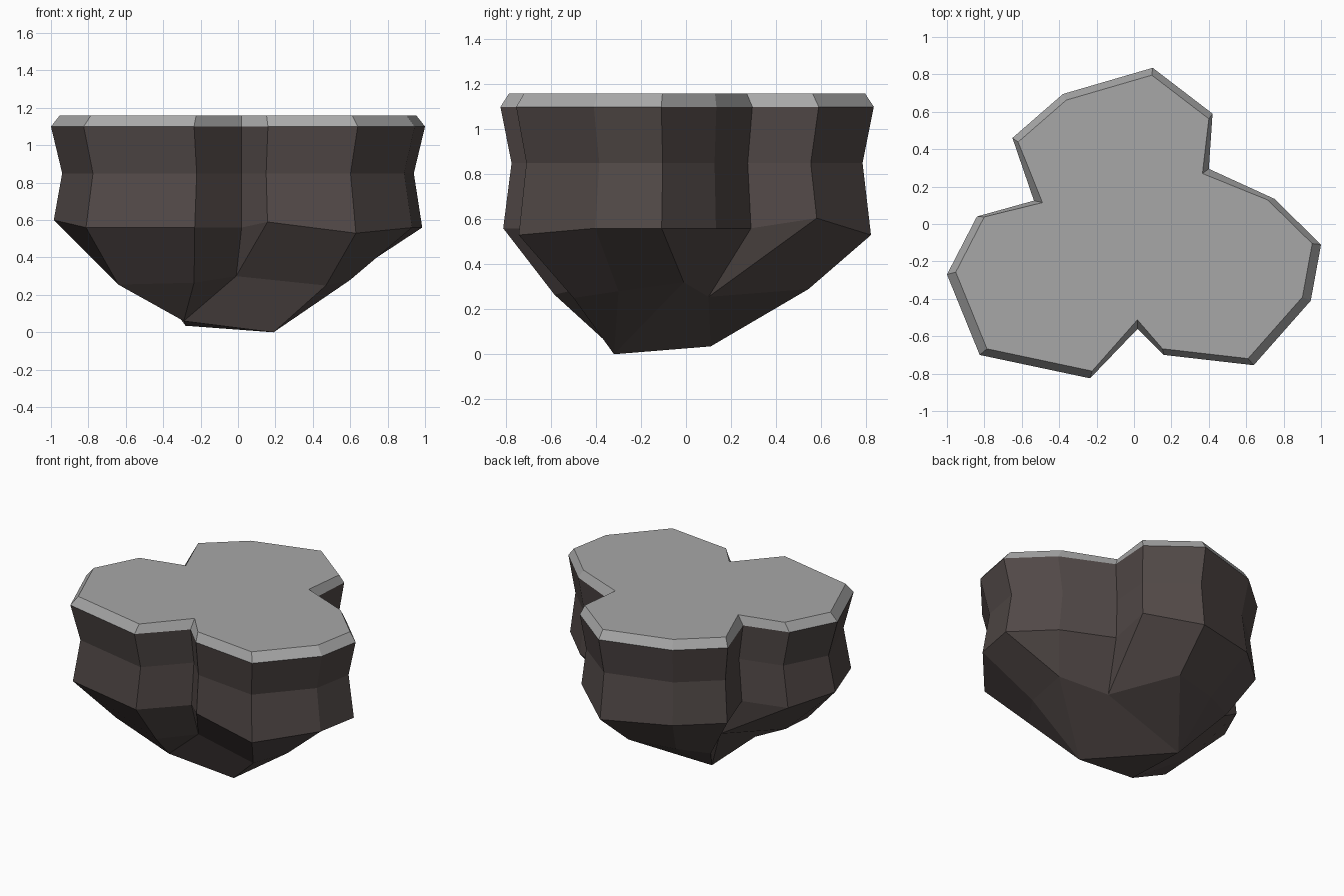
import bpy
import bmesh
from mathutils import Vector

default_cube = bpy.data.objects.get("Cube")
if default_cube:
    bpy.data.objects.remove(default_cube, do_unlink=True)


def make_material(name, colour):
    material = bpy.data.materials.new(name)
    material.use_nodes = True
    rgba = (*colour, 1)
    material.diffuse_color = rgba
    shader = material.node_tree.nodes["Principled BSDF"]
    shader.inputs["Base Color"].default_value = rgba
    shader.inputs["Roughness"].default_value = 1
    return material


def loft_rings(name, rings, material, cap_top=False, cap_bottom=False):
    """Join matching rings from top to bottom; merged points become triangles."""
    bm = bmesh.new()
    loops = [[bm.verts.new(point) for point in ring] for ring in rings]
    for upper, lower in zip(loops, loops[1:]):
        for i in range(len(upper)):
            j = (i + 1) % len(upper)
            bm.faces.new((upper[i], lower[i], lower[j], upper[j]))
    if cap_top:
        bm.faces.new(loops[0])
    if cap_bottom:
        bm.faces.new(list(reversed(loops[-1])))
    bmesh.ops.remove_doubles(bm, verts=bm.verts[:], dist=0.001)
    bmesh.ops.recalc_face_normals(bm, faces=bm.faces[:])
    mesh = bpy.data.meshes.new(name)
    bm.to_mesh(mesh)
    bm.free()
    mesh.materials.append(material)
    part = bpy.data.objects.new(name, mesh)
    bpy.context.scene.collection.objects.link(part)
    return part


# Three-lobed outline, counter-clockwise from the front notch
outline = [
    (.02, -.56), (.16, -.7), (.64, -.755), (.945, -.41),
    (1, -.11), (.75, .135), (.4, .295), (.42, .59),
    (.1, .835), (-.38, .695), (-.65, .46), (-.535, .125),
    (-.84, .04), (-1, -.27), (-.825, -.7), (-.235, -.825),
]
notches = {0, 6, 11}


def scaled_ring(outer_scale, notch_scale, height):
    ring = []
    for index, (x, y) in enumerate(outline):
        scale = notch_scale if index in notches else outer_scale
        ring.append(Vector((x * scale, y * scale, height)))
    return ring


# Upper rock bands: rim, waist and uneven ledge
rim = scaled_ring(1, 1, 1.1)
waist = scaled_ring(.94, .93, .85)
ledge = scaled_ring(.985, .98, .56)
for index, height in {1: .59, 2: .53, 7: .605, 8: .53, 13: .6}.items():
    ledge[index].z = height

# Under-ledge ring: each notch merges with the lobe corner beside it
front_crease = (-.01, -.43, .3)
left_corner = (.62, -.01, .32)
back_crease = (.3, .1, .255)
right_crease = (-.35, .12, .28)
underside = [
    front_crease, front_crease, (.47, -.5, .25), (.6, -.3, .28),
    left_corner, left_corner, back_crease, back_crease,
    (.07, .545, .29), (-.25, .47, .28), (-.46, .38, .27),
    right_crease, right_crease,
    (-.64, -.2, .27), (-.64, -.45, .255), (-.235, -.585, .265),
]

# Three low tips shared by the lobes
left_tip = (.19, -.32, 0)
back_tip = (-.28, .11, .035)
right_tip = (-.29, -.36, .06)
tips = [right_tip] * 2 + [left_tip] * 4 + [back_tip] * 7 + [right_tip] * 3

rock_colour = make_material("dark brown rock", (.083, .066, .063))
cap_colour = make_material("grey surface", (.39, .39, .39))

rock = loft_rings("rock_body", [rim, waist, ledge, underside, tips], rock_colour)

# Flat triangle closing the base of the rock
base = bmesh.new()
base.from_mesh(rock.data)
corners = []
for tip in (left_tip, back_tip, right_tip):
    corners.append(min(base.verts, key=lambda v: (v.co - Vector(tip)).length))
base.faces.new(corners)
bmesh.ops.recalc_face_normals(base, faces=base.faces[:])
base.to_mesh(rock.data)
base.free()

# Bevelled flat cap
cap_top_ring = scaled_ring(.953, .915, 1.16)
loft_rings("surface_cap", [cap_top_ring, rim], cap_colour, cap_top=True)
